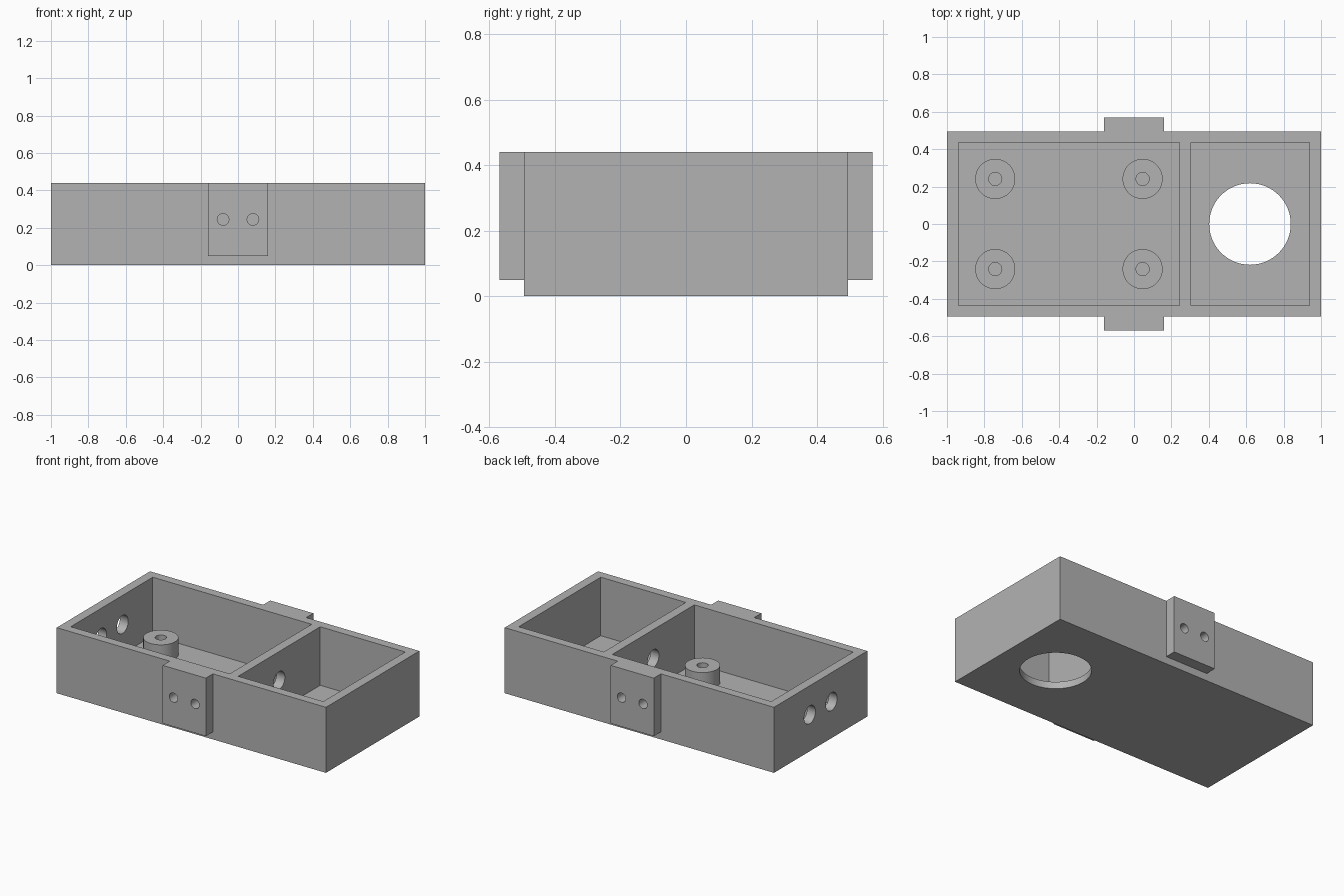
import bpy
from math import pi

cube = bpy.data.objects.get("Cube")
if cube:
    bpy.data.objects.remove(cube, do_unlink=True)

grey = bpy.data.materials.new("plain grey")
grey.use_nodes = True
colour = (0.45, 0.45, 0.45, 1)
grey.diffuse_color = colour
grey.node_tree.nodes["Principled BSDF"].inputs["Base Color"].default_value = colour


def box(name, x, y, z):
    """Box spanning the given (low, high) ranges."""
    bpy.ops.mesh.primitive_cube_add(size=1)
    ob = bpy.context.object
    ob.name = name
    ob.location = [(a + b) / 2 for a, b in (x, y, z)]
    ob.scale = [b - a for a, b in (x, y, z)]
    bpy.ops.object.transform_apply()
    ob.data.materials.append(grey)
    return ob


def rod(name, centre, radius, length, rotation=(0, 0, 0)):
    bpy.ops.mesh.primitive_cylinder_add(vertices=64, radius=radius, depth=length,
                                        location=centre, rotation=rotation)
    ob = bpy.context.object
    ob.name = name
    bpy.ops.object.transform_apply()
    ob.data.materials.append(grey)
    return ob


def combine(target, tool, operation="DIFFERENCE"):
    """Apply a boolean and discard the tool."""
    tool.hide_render = True
    mod = target.modifiers.new("combine", "BOOLEAN")
    mod.operation, mod.solver, mod.object = operation, "EXACT", tool
    bpy.context.view_layer.objects.active = target
    bpy.ops.object.modifier_apply(modifier=mod.name)
    bpy.data.objects.remove(tool, do_unlink=True)


def finish(ob):
    bpy.ops.object.select_all(action="DESELECT")
    ob.select_set(True)
    bpy.context.view_layer.objects.active = ob
    bpy.ops.object.shade_smooth_by_angle(angle=pi / 6)


HEIGHT, FLOOR, DEPTH, TAB = 0.44, 0.047, 0.495, 0.57
HOLE_Z = 0.245

# Tray with two compartments and a divider
tray = box("tray", (-1, 1), (-DEPTH, DEPTH), (0, HEIGHT))
for span in ((-0.938, 0.243), (0.306, 0.938)):
    combine(tray, box("cavity", span, (-0.435, 0.435), (FLOOR, 1)))

# Round opening in the floor of the small compartment
combine(tray, rod("floor_opening", (0.62, 0, 0), 0.218, 0.3))

# Cable holes through the end wall and the divider
for x, y in ((-0.97, -0.115), (-0.97, 0.115), (0.275, 0)):
    combine(tray, rod("cable_hole", (x, y, HOLE_Z), 0.06, 0.2, (0, pi / 2, 0)))

# Mounting tabs on the front and back, each with two blind screw holes
for side in (-1, 1):
    span = sorted((side * (DEPTH - 0.03), side * TAB))
    combine(tray, box("tab", (-0.16, 0.16), span, (0.05, HEIGHT)), "UNION")
    for x in (-0.08, 0.08):
        combine(tray, rod("screw_hole", (x, side * TAB, HOLE_Z), 0.031, 0.16,
                          (pi / 2, 0, 0)))
finish(tray)

# Four hollow standoffs in the large compartment
for x, end in ((-0.742, "right"), (0.046, "left")):
    for y, face in ((-0.241, "front"), (0.241, "back")):
        post = rod(f"standoff_{face}_{end}", (x, y, 0.1), 0.107, 0.124)
        combine(post, rod("standoff_hole", (x, y, 0.15), 0.035, 0.2))
        finish(post)
